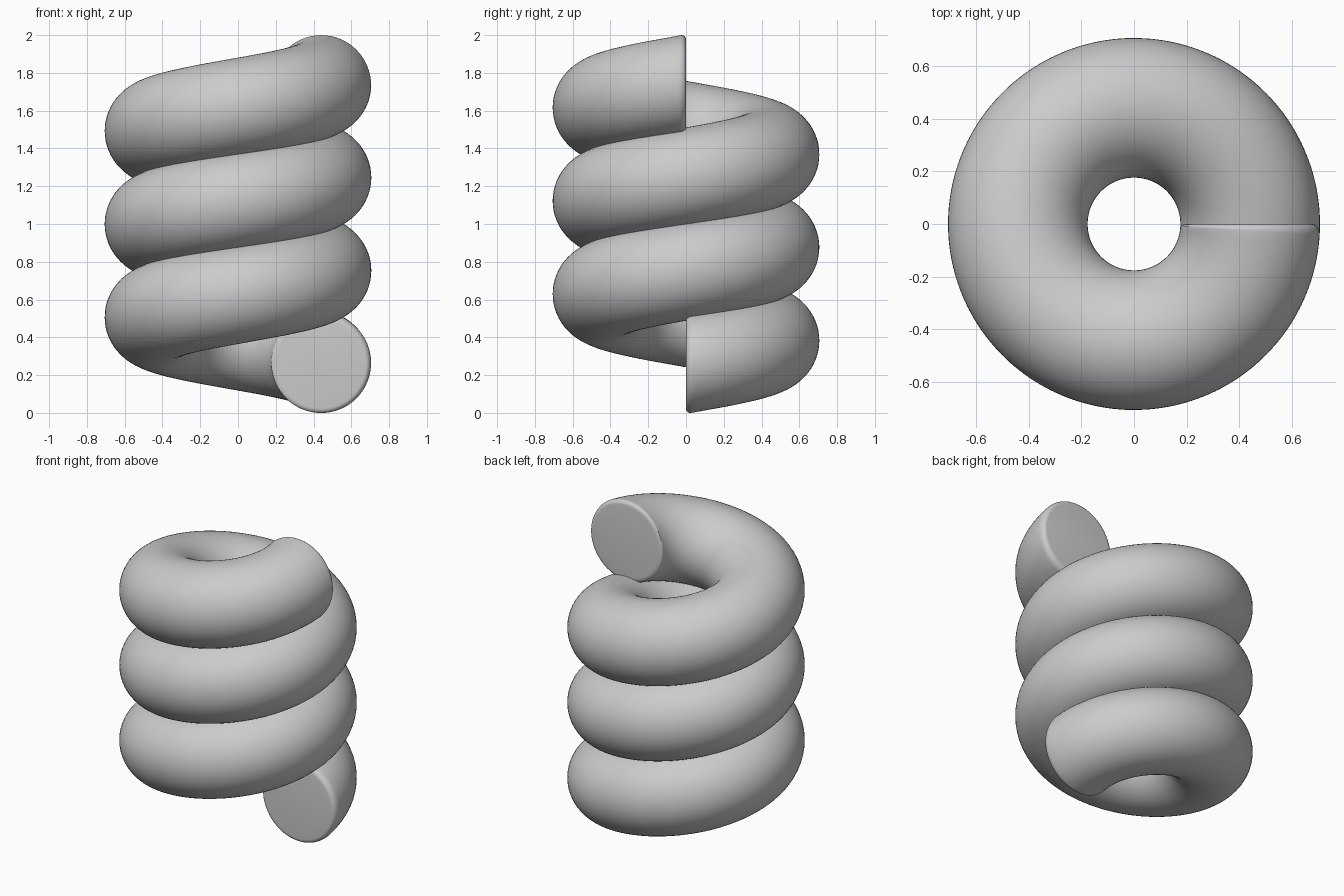
import bpy, bmesh
from math import sin, cos, pi, tau

TURNS, PITCH = 3, 0.493
COIL_R, TUBE_R, BASE_Z = 0.441, 0.265, 0.26
SIDES, STEPS = 64, 288
EDGE_ANGLE, EDGE_DEPTH, EDGE_STEPS = 0.06, 0.03, 6

old = bpy.data.objects.get("Cube")
if old:
    bpy.data.objects.remove(old, do_unlink=True)

# Plain grey material
grey = bpy.data.materials.new("plain_grey")
grey.use_nodes = True
colour = (0.6, 0.6, 0.6, 1)
grey.diffuse_color = colour
grey.node_tree.nodes["Principled BSDF"].inputs["Base Color"].default_value = colour

# Sweep stations (angle, tube radius), with rounded rims at both ends
END = TURNS * tau
rim = []
for i in range(EDGE_STEPS):
    t = i / EDGE_STEPS * pi / 2
    rim.append((EDGE_ANGLE * (1 - cos(t)), TUBE_R - EDGE_DEPTH * (1 - sin(t))))
span = END - 2 * EDGE_ANGLE
body = [(EDGE_ANGLE + span * i / STEPS, TUBE_R) for i in range(STEPS + 1)]
stations = rim + body + [(END - a, r) for a, r in reversed(rim)]

# Upright circular section carried around the rising spiral
bm = bmesh.new()
rings = []
for angle, radius in stations:
    ring = []
    for k in range(SIDES):
        p = tau * k / SIDES
        d = COIL_R + radius * cos(p)
        z = BASE_Z + PITCH * angle / tau + radius * sin(p)
        ring.append(bm.verts.new((d * cos(angle), d * sin(angle), z)))
    rings.append(ring)
for a, b in zip(rings, rings[1:]):
    for k in range(SIDES):
        n = (k + 1) % SIDES
        bm.faces.new((a[k], a[n], b[n], b[k]))

# Flat end caps
bm.faces.new(rings[0])
bm.faces.new(rings[-1])
bmesh.ops.recalc_face_normals(bm, faces=bm.faces)

mesh = bpy.data.meshes.new("spiral_coil")
bm.to_mesh(mesh)
bm.free()
mesh.materials.append(grey)
coil = bpy.data.objects.new("spiral_coil", mesh)
bpy.context.collection.objects.link(coil)
bpy.context.view_layer.objects.active = coil
coil.select_set(True)
bpy.ops.object.shade_smooth_by_angle()
